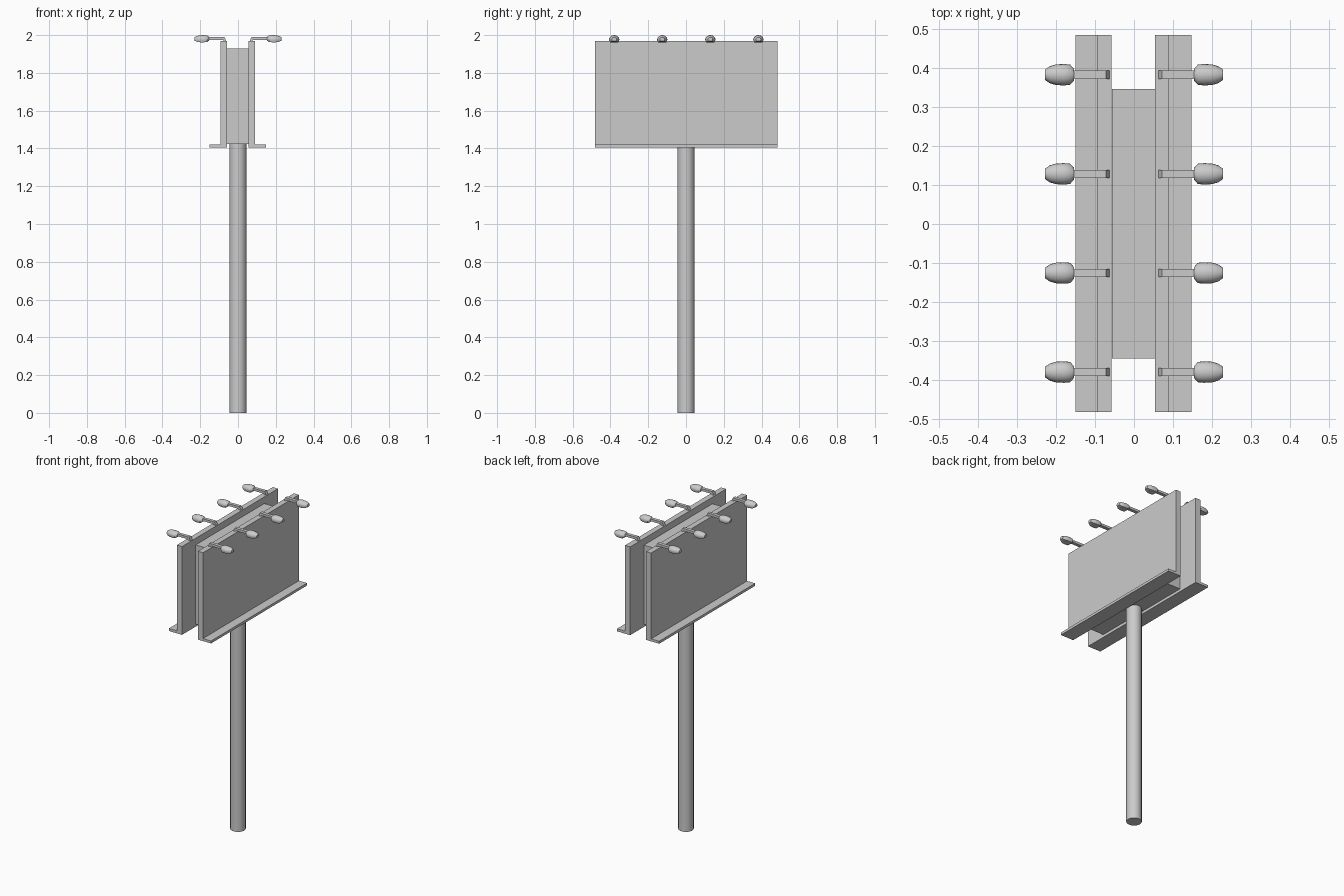
import bpy, bmesh, math

if "Cube" in bpy.data.objects:
    bpy.data.objects.remove(bpy.data.objects["Cube"])

OY = 0.0015  # slight lengthwise offset of the sign faces


def make(name, bm, smooth=False):
    bmesh.ops.recalc_face_normals(bm, faces=bm.faces[:])
    me = bpy.data.meshes.new(name)
    bm.to_mesh(me)
    bm.free()
    ob = bpy.data.objects.new(name, me)
    bpy.context.collection.objects.link(ob)
    if smooth:
        bpy.ops.object.select_all(action='DESELECT')
        ob.select_set(True)
        bpy.context.view_layer.objects.active = ob
        bpy.ops.object.shade_smooth_by_angle(angle=math.radians(40))
    return ob


def loft(name, rings, smooth=False):
    """Skin a list of equal-length closed rings and cap both ends."""
    bm = bmesh.new()
    vs = [[bm.verts.new(p) for p in r] for r in rings]
    n = len(vs[0])
    for a, b in zip(vs, vs[1:]):
        for i in range(n):
            j = (i + 1) % n
            bm.faces.new((a[i], a[j], b[j], b[i]))
    bm.faces.new(vs[0])
    bm.faces.new(vs[-1])
    return make(name, bm, smooth)


def extrude_y(name, profile, y0, y1):
    return loft(name, [[(x, y, z) for x, z in profile] for y in (y0, y1)])


# round pole
loft("pole", [[(0.045 * math.cos(2 * math.pi * i / 20), 0.045 * math.sin(2 * math.pi * i / 20), z)
               for i in range(20)] for z in (0, 1.423)], True)

# box joining the two sign faces
extrude_y("center_box", [(-0.057, 1.423), (0.055, 1.423), (0.055, 1.928), (-0.057, 1.928)],
          -0.345, 0.347)

# cross-sections: sign board with bottom ledge, bent lamp arm
board = [(0.056, 1.406), (0.149, 1.406), (0.149, 1.422), (0.092, 1.422), (0.092, 1.97), (0.056, 1.97)]
arm = [(0.061, 1.966), (0.075, 1.966), (0.079, 1.975), (0.165, 1.975),
       (0.165, 1.989), (0.072, 1.991)]

# lamp head stations: x, half width, bottom z, top z
head = [(0.154, 0.015, 1.970, 1.991), (0.164, 0.026, 1.963, 1.998),
        (0.180, 0.0275, 1.962, 2.0), (0.200, 0.0265, 1.962, 1.999),
        (0.216, 0.022, 1.964, 1.996), (0.229, 0.013, 1.970, 1.989)]


def head_ring(s, x, w, zb, zt):
    zm = zb + (zt - zb) * 0.35
    ring = [(s * x, w * math.cos(math.pi * i / 8), zm + (zt - zm) * math.sin(math.pi * i / 8))
            for i in range(9)]
    return ring + [(s * x, -w * 0.8, zb), (s * x, w * 0.8, zb)]


for s, side in ((-1, "left"), (1, "right")):
    dx = -0.0015
    extrude_y(f"sign_board_{side}", [(s * x + dx, z) for x, z in board], -0.4825 + 0, 0.4855)
    for k in range(4):
        y = OY + 0.2545 * (k - 1.5)
        extrude_y(f"lamp_arm_{side}_{k}", [(s * x, z) for x, z in arm], y - 0.0105, y + 0.0105)
        loft(f"lamp_head_{side}_{k}",
             [[(px, py + y, pz) for px, py, pz in head_ring(s, *st)] for st in head], True)
